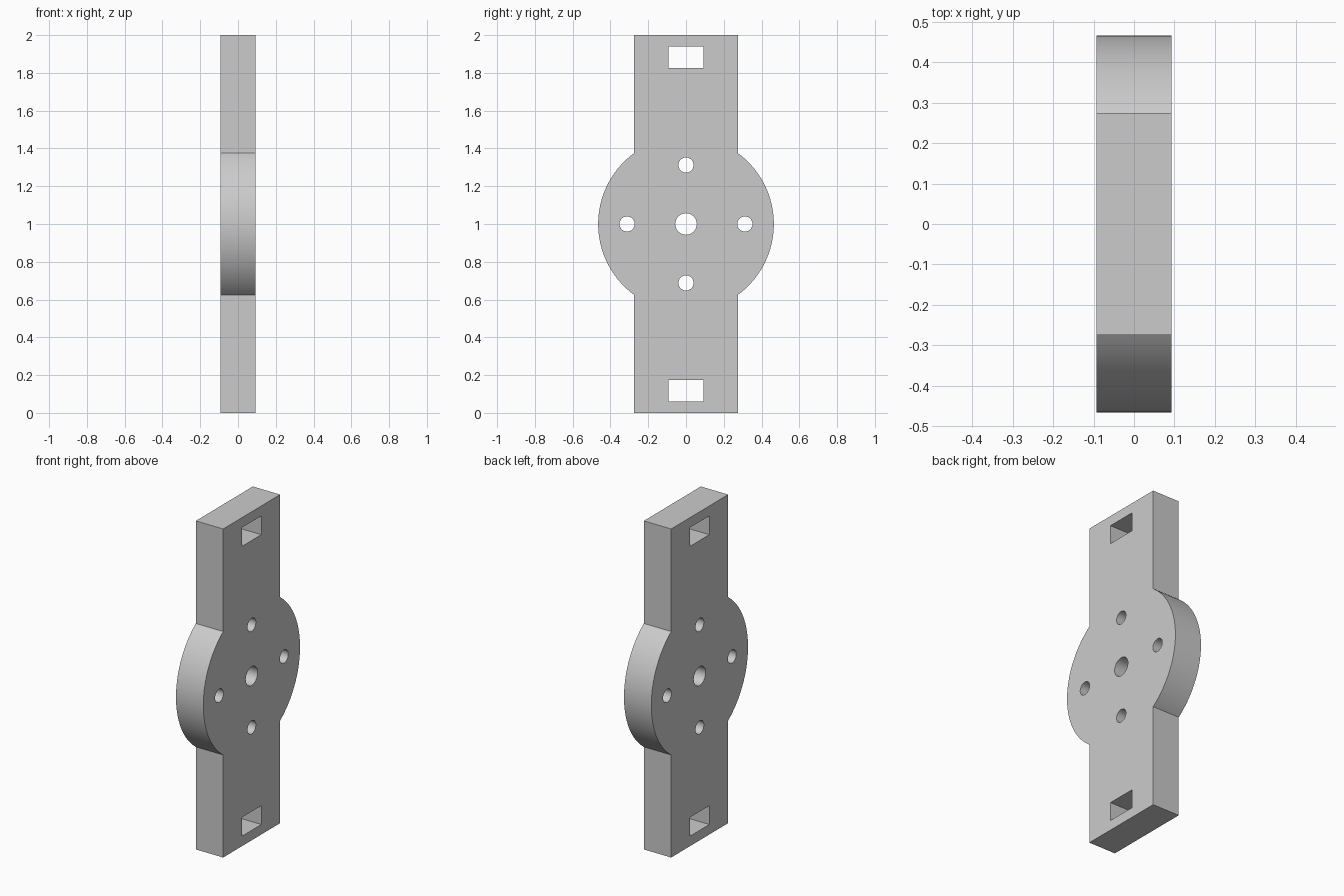
import bpy
import math
from mathutils import Matrix

cube = bpy.data.objects.get("Cube")
if cube:
    bpy.data.objects.remove(cube, do_unlink=True)

HALF_THICK = 0.092
HALF_WIDTH = 0.274
HUB_RADIUS = 0.465
MID = 1.0


def arc(cx, cy, r, start, end, steps):
    return [(cx + r * math.cos(start + (end - start) * i / steps),
             cy + r * math.sin(start + (end - start) * i / steps))
            for i in range(steps + 1)]


def circle(cx, cy, r, steps=48):
    return arc(cx, cy, r, 0, 2 * math.pi, steps)[:-1]


def rectangle(cy, half_w, half_h):
    return [(-half_w, cy - half_h), (half_w, cy - half_h),
            (half_w, cy + half_h), (-half_w, cy + half_h)]


# Outline: straight bar with a round hub bulging from both sides
a = math.acos(HALF_WIDTH / HUB_RADIUS)
right_side = [(HALF_WIDTH, 0)] + arc(0, MID, HUB_RADIUS, -a, a, 48) + [(HALF_WIDTH, 2)]
left_side = [(-x, y) for x, y in reversed(right_side)]
loops = [right_side + left_side]

# Centre bore, four bolt holes and the two strap slots
loops.append(circle(0, MID, 0.057))
for i in range(4):
    t = i * math.pi / 2
    loops.append(circle(0.312 * math.cos(t), MID + 0.312 * math.sin(t), 0.04))
for side in (-1, 1):
    loops.append(rectangle(MID + side * 0.882, 0.093, 0.057))

# Filled profile, extruded through the plate thickness
curve = bpy.data.curves.new("mounting_plate", "CURVE")
curve.dimensions = "2D"
curve.fill_mode = "BOTH"
curve.extrude = HALF_THICK
for loop in loops:
    spline = curve.splines.new("POLY")
    spline.points.add(len(loop) - 1)
    for point, (x, y) in zip(spline.points, loop):
        point.co = (x, y, 0, 1)
    spline.use_cyclic_u = True

plate = bpy.data.objects.new("mounting_plate", curve)
bpy.context.collection.objects.link(plate)
bpy.ops.object.select_all(action="DESELECT")
plate.select_set(True)
bpy.context.view_layer.objects.active = plate
bpy.ops.object.convert(target="MESH")
plate = bpy.context.object

# Stand the profile upright, thin along x
plate.data.transform(Matrix(((0, 0, 1, 0), (1, 0, 0, 0), (0, 1, 0, 0), (0, 0, 0, 1))))
bpy.ops.object.mode_set(mode="EDIT")
bpy.ops.mesh.select_all(action="SELECT")
bpy.ops.mesh.remove_doubles(threshold=0.0001)
bpy.ops.mesh.normals_make_consistent(inside=False)
bpy.ops.object.mode_set(mode="OBJECT")
bpy.ops.object.shade_smooth_by_angle(angle=math.radians(30))

# Single plain grey
grey = bpy.data.materials.new("plain_grey")
grey.use_nodes = True
colour = (0.6, 0.6, 0.6, 1)
grey.diffuse_color = colour
grey.node_tree.nodes["Principled BSDF"].inputs["Base Color"].default_value = colour
plate.data.materials.clear()
plate.data.materials.append(grey)
